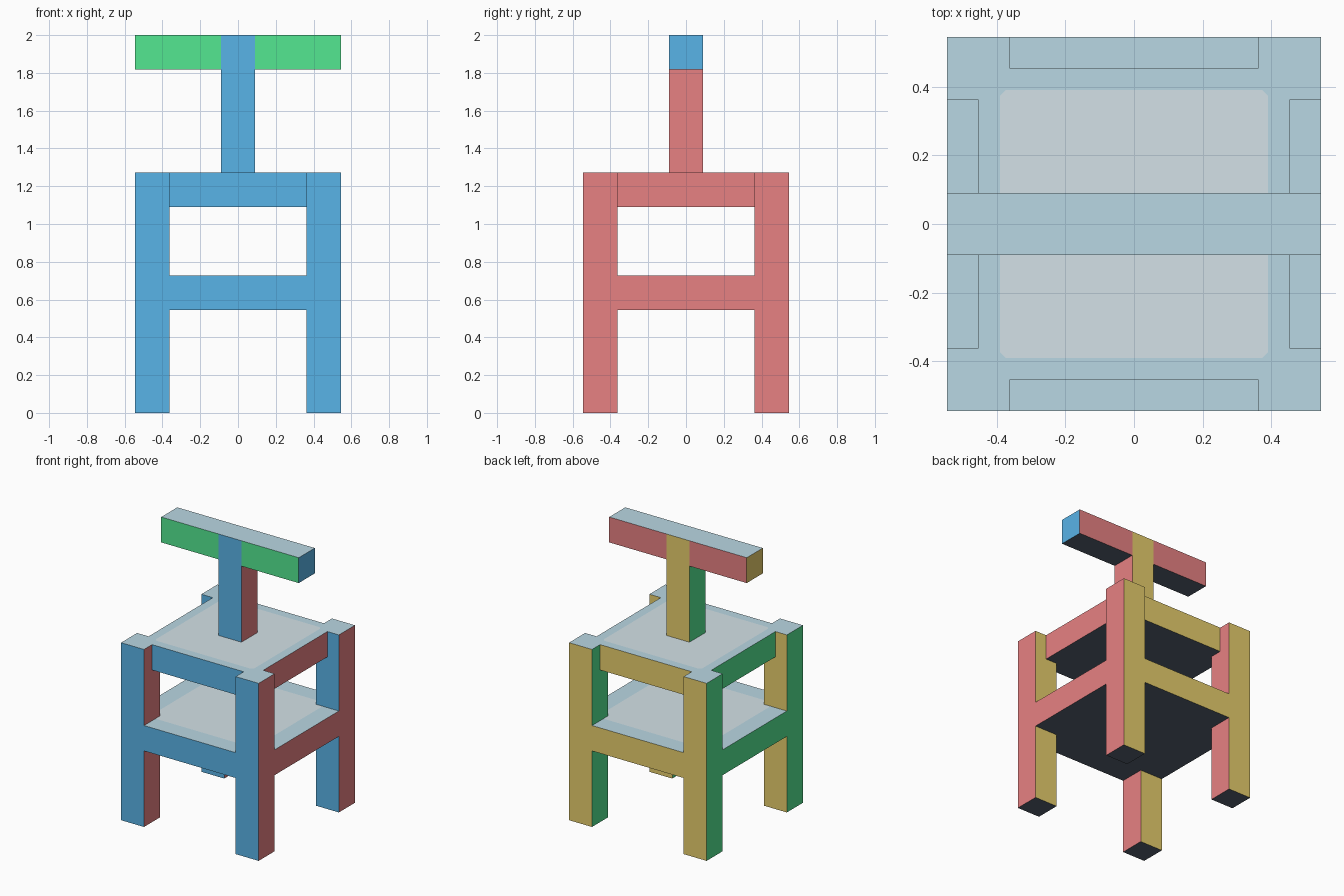
import bpy
import bmesh
from mathutils import Matrix, Vector

cube = bpy.data.objects.get("Cube")
if cube:
    bpy.data.objects.remove(cube)

U = 1 / 11  # building module; the whole model is 22 modules tall


def linear(c):
    c /= 255
    return c / 12.92 if c <= 0.04045 else ((c + 0.055) / 1.055) ** 2.4


def material(name, *rgb):
    mat = bpy.data.materials.new(name)
    mat.use_nodes = True
    colour = (*[linear(c) for c in rgb], 1)
    mat.diffuse_color = colour
    mat.node_tree.nodes["Principled BSDF"].inputs["Base Color"].default_value = colour
    return mat


blue = material("sky blue", 93, 187, 241)
red = material("coral red", 240, 134, 136)
yellow = material("straw yellow", 243, 217, 114)
green = material("mint green", 85, 234, 147)
pale = material("pale blue", 185, 215, 227)
mist = material("mist grey", 214, 228, 234)
slate = material("slate grey", 85, 97, 112)

# Side colours in the order front, left, back, right (-y, +x, +y, -x)
BODY = (blue, red, yellow, green)
BAR = (green, blue, red, yellow)
DIRECTIONS = [Vector(d) for d in
              ((0, -1, 0), (1, 0, 0), (0, 1, 0), (-1, 0, 0), (0, 0, 1), (0, 0, -1))]


def block(name, centre, size, sides=BODY, rim=0):
    """Box in modules, coloured by face direction; rim insets a panel on top."""
    bm = bmesh.new()
    bmesh.ops.create_cube(bm, size=1)
    bmesh.ops.transform(bm, verts=bm.verts, matrix=Matrix.Diagonal((*(Vector(size) * U), 1)))
    bm.normal_update()
    if rim:
        top = max(bm.faces, key=lambda f: f.normal.z)
        bmesh.ops.inset_individual(bm, faces=[top], thickness=rim * U)
        # Clip the corners of the inset panel
        bmesh.ops.bevel(bm, geom=list(top.verts), offset=0.016, segments=1,
                        affect='VERTICES')
        bm.normal_update()
    for f in bm.faces:
        f.material_index = max(range(6), key=lambda i: f.normal.dot(DIRECTIONS[i]))
        if len(f.verts) == 8:
            f.material_index = 6
    mesh = bpy.data.meshes.new(name)
    bm.to_mesh(mesh)
    bm.free()
    for mat in (*sides, pale, slate, mist):
        mesh.materials.append(mat)
    obj = bpy.data.objects.new(name, mesh)
    obj.location = Vector(centre) * U
    bpy.context.collection.objects.link(obj)
    return obj


# Four corner legs
for y, end in ((-5, "front"), (5, "back")):
    for x, side in ((5, "left"), (-5, "right")):
        block(f"{end}_{side}_leg", (x, y, 7), (2, 2, 14))

# Flush lower shelf and recessed table top
block("lower_shelf", (0, 0, 7), (12, 12, 2), rim=2)
block("table_top", (0, 0, 13), (10, 10, 2), rim=1)

# Centre post with a crossbar arm on each side
block("centre_post", (0, 0, 18), (2, 2, 8))
for x, side in ((3.5, "left"), (-3.5, "right")):
    block(f"{side}_crossbar_arm", (x, 0, 21), (5, 2, 2), BAR)
